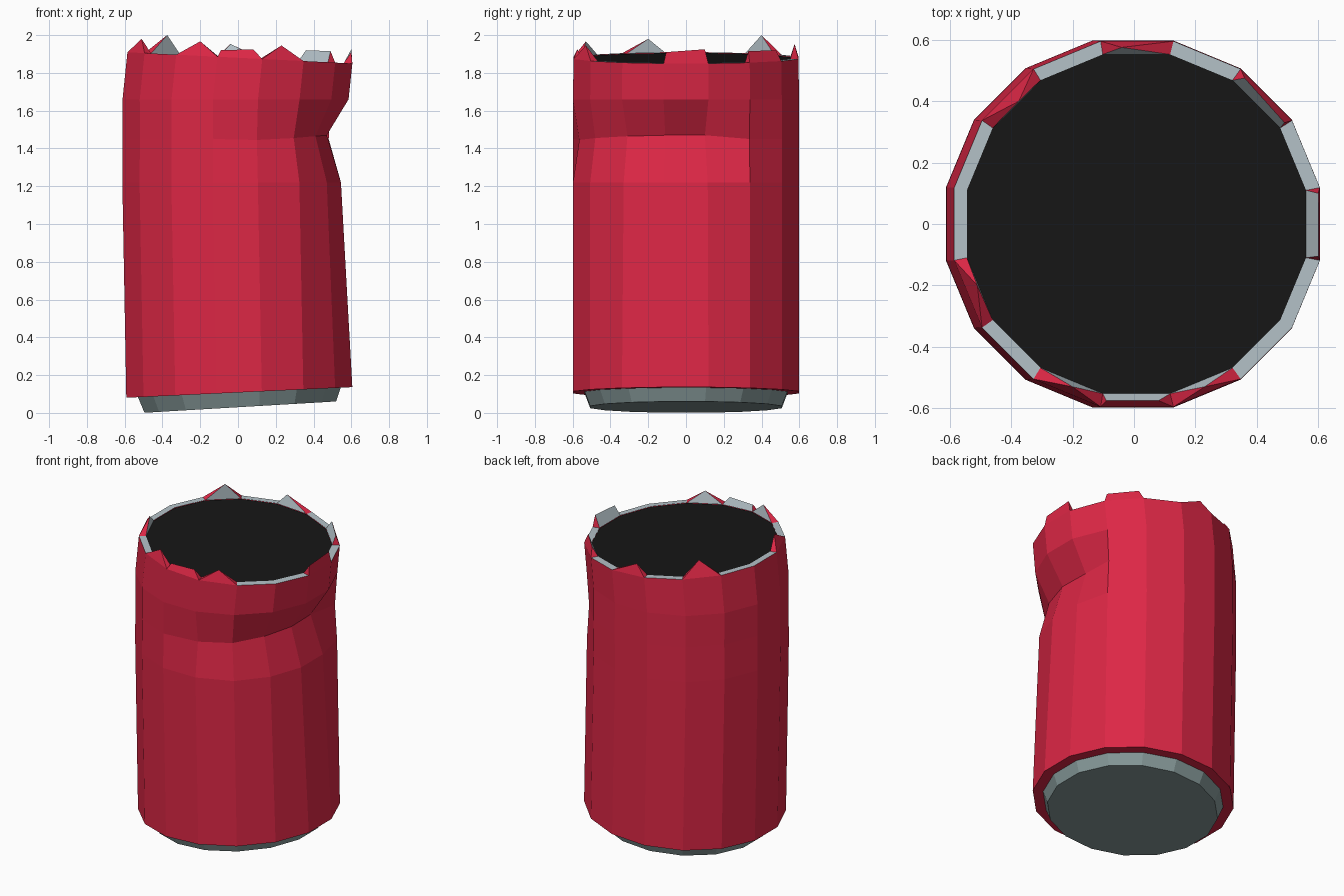
import bpy, bmesh
from math import cos, sin, radians

if "Cube" in bpy.data.objects:
    bpy.data.objects.remove(bpy.data.objects["Cube"])

N = 16


def material(name, rgb):
    m = bpy.data.materials.new(name)
    m.diffuse_color = (*rgb, 1)
    m.use_nodes = True
    m.node_tree.nodes["Principled BSDF"].inputs["Base Color"].default_value = m.diffuse_color
    return m


RED = material("red_paint", (0.72, 0.02, 0.06))
STEEL = material("light_steel", (0.46, 0.54, 0.58))
DULL = material("dull_steel", (0.24, 0.32, 0.32))
BLACK = material("black_inside", (0.008, 0.008, 0.008))


def ring(r, cx, z, slope=0.0):
    """16-sided ring with flats on the axes, tilted along x."""
    pts = []
    for i in range(N):
        a = radians(11.25 + 22.5 * i)
        x = cx + r * cos(a)
        pts.append((x, r * sin(a), z + slope * x))
    return pts


def dent(pts, moved):
    for i, p in moved.items():
        pts[i % N] = p
    return pts


def bridge(bm, a, b, mat=0):
    for i in range(N):
        j = (i + 1) % N
        bm.faces.new((a[i], a[j], b[j], b[i])).material_index = mat


def finish(name, bm, mats, normals=True):
    if normals:
        bmesh.ops.recalc_face_normals(bm, faces=bm.faces)
    me = bpy.data.meshes.new(name)
    bm.to_mesh(me)
    bm.free()
    for m in mats:
        me.materials.append(m)
    ob = bpy.data.objects.new(name, me)
    bpy.context.collection.objects.link(ob)
    return ob


# Dented body wall: bottom lip, bottom, three dent rows, torn rim, inner rim
rows = [
    ring(0.54, 0.007, 0.108, 0.047),
    ring(0.61, 0.007, 0.108, 0.047),
    dent(ring(0.61, -0.014, 1.22), {0: (0.545, 0.115, 1.22), -1: (0.545, -0.115, 1.22),
                                    -2: (0.47, -0.33, 1.22)}),
    dent(ring(0.61, -0.012, 1.45), {1: (0.48, 0.335, 1.45), 0: (0.465, 0.10, 1.47),
                                    -1: (0.47, -0.11, 1.47), -2: (0.41, -0.31, 1.465),
                                    -3: (0.295, -0.48, 1.455), -4: (0.10, -0.565, 1.445)}),
    ring(0.61, -0.013, 1.66),
    ring(0.607, 0.01, 1.88, -0.05),
    ring(0.563, 0.008, 1.88, -0.05),
]
bm = bmesh.new()
vr = [[bm.verts.new(p) for p in row] for row in rows]
for k in range(len(vr) - 1):
    bridge(bm, vr[k], vr[k + 1], 1 if k == 5 else 0)
finish("can_body", bm, [RED, STEEL])

# Torn tabs along the rim: segment start index -> one or two tip points
tabs = {
    5: [(-0.375, 0.40, 2.0)],
    8: [(-0.51, -0.20, 1.98)],
    10: [(-0.20, -0.53, 1.967)],
    11: [(-0.09, -0.575, 1.92), (0.08, -0.575, 1.925)],
    12: [(0.23, -0.53, 1.945)],
    3: [(-0.04, 0.575, 1.953)],
    1: [(0.49, 0.33, 1.915), (0.36, 0.475, 1.92)],
    15: [(0.60, -0.105, 1.91), (0.60, 0.10, 1.925)],
}
bm = bmesh.new()
for i, tip in tabs.items():
    j = (i + 1) % N
    o0, o1, n0, n1 = [bm.verts.new(p) for p in (rows[5][i], rows[5][j], rows[6][i], rows[6][j])]
    t = [bm.verts.new(p) for p in tip]
    bm.faces.new([o0, o1] + t[::-1])
    bm.faces.new([n1, n0] + t).material_index = 1
    bm.faces.new([n0, o0, t[0]])
    bm.faces.new([o1, n1, t[-1]])
finish("torn_rim_tabs", bm, [RED, STEEL], normals=False)

# Black opening
bm = bmesh.new()
bm.faces.new([bm.verts.new(p) for p in ring(0.563, 0.008, 1.878, -0.05)])
finish("dark_opening", bm, [BLACK], normals=False)

# Steel base
bm = bmesh.new()
low = [bm.verts.new(p) for p in ring(0.517, 0.012, 0.03, 0.059)]
top = [bm.verts.new(p) for p in ring(0.547, 0.007, 0.108, 0.047)]
bridge(bm, low, top)
bm.faces.new(low[::-1])
finish("steel_base", bm, [DULL])
